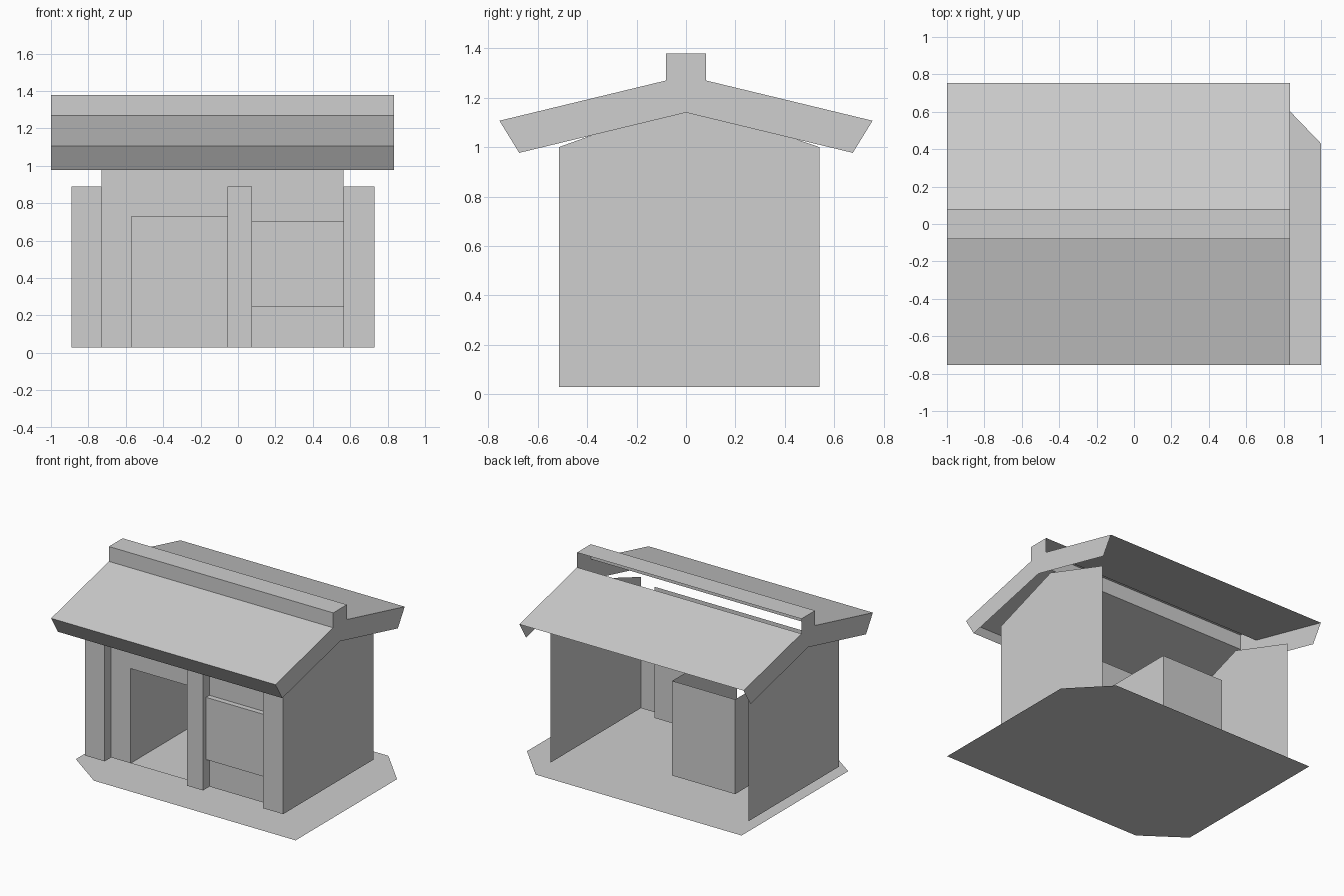
import bpy, bmesh
from mathutils import Vector

cube = bpy.data.objects.get("Cube")
if cube:
    bpy.data.objects.remove(cube, do_unlink=True)

grey = bpy.data.materials.new("plain_grey")
colour = (0.62, 0.62, 0.62, 1)
grey.diffuse_color = colour
grey.use_nodes = True
grey.node_tree.nodes["Principled BSDF"].inputs["Base Color"].default_value = colour


def build(name, sheets):
    """Make an object from (outline, facing direction) sheets and weld them."""
    bm = bmesh.new()
    for points, facing in sheets:
        face = bm.faces.new([bm.verts.new(p) for p in points])
        face.normal_update()
        if face.normal.dot(Vector(facing)) < 0:
            face.normal_flip()
    bmesh.ops.remove_doubles(bm, verts=bm.verts, dist=0.0005)
    mesh = bpy.data.meshes.new(name)
    bm.to_mesh(mesh)
    bm.free()
    mesh.materials.append(grey)
    ob = bpy.data.objects.new(name, mesh)
    bpy.context.collection.objects.link(ob)
    return ob


def front_sheet(y, x0, x1, z0, z1):
    return [(x0, y, z0), (x1, y, z0), (x1, y, z1), (x0, y, z1)], (0, -1, 0)


def side_sheet(x, y0, y1, z0, z1, facing):
    return [(x, y0, z0), (x, y1, z0), (x, y1, z1), (x, y0, z1)], (facing, 0, 0)


def flat_sheet(z, x0, x1, y0, y1, facing=1):
    return [(x0, y0, z), (x1, y0, z), (x1, y1, z), (x0, y1, z)], (0, 0, facing)


# Main dimensions
FLOOR, WALL_TOP, POST_TOP = 0.03, 1.0, 0.89
FRONT, WALL, BACK = -0.515, -0.44, 0.54
LEFT, RIGHT = 0.73, -0.89
DOOR_A, DOOR_B, DOOR_TOP, DOOR_BACK = -0.57, -0.055, 0.73, 0.24
POST_A, POST_B = -0.73, 0.565
MID = 0.075

# Ground slab with clipped corners
ground = [(-0.65, -0.755), (1, -0.755), (1, 0.43), (0.74, 0.7), (-0.945, 0.7), (-0.945, -0.545)]
build("ground", [([(x, y, 0) for x, y in ground], (0, 0, 1))])

# Gable walls
gable = [(FRONT, FLOOR), (BACK, FLOOR), (BACK, WALL_TOP), (0, 1.185), (FRONT, WALL_TOP)]
for name, x, facing in (("left_wall", LEFT, 1), ("right_wall", RIGHT, -1)):
    build(name, [([(x, y, z) for y, z in gable], (facing, 0, 0))])

# Front wall with a doorway notch
outline = [(POST_A, FLOOR), (DOOR_A, FLOOR), (DOOR_A, DOOR_TOP), (DOOR_B, DOOR_TOP),
           (DOOR_B, FLOOR), (POST_B, FLOOR), (POST_B, WALL_TOP), (POST_A, WALL_TOP)]
build("front_wall", [([(x, WALL, z) for x, z in outline], (0, -1, 0))])

# Doorway recess, open at the top
build("door_recess", [
    front_sheet(DOOR_BACK, DOOR_A, DOOR_B, FLOOR, DOOR_TOP),
    side_sheet(DOOR_A, WALL, DOOR_BACK, FLOOR, DOOR_TOP, 1),
    side_sheet(DOOR_B, WALL, DOOR_BACK, FLOOR, DOOR_TOP, -1),
    flat_sheet(FLOOR, DOOR_A, DOOR_B, WALL, DOOR_BACK),
])

# Posts standing proud of the front wall
for name, x0, x1 in (("right_post", RIGHT, POST_A), ("middle_post", DOOR_B, MID),
                     ("left_post", POST_B, LEFT)):
    sheets = [front_sheet(FRONT, x0, x1, FLOOR, POST_TOP),
              flat_sheet(POST_TOP, x0, x1, FRONT, WALL)]
    if x0 != RIGHT:
        sheets.append(side_sheet(x0, FRONT, WALL, FLOOR, POST_TOP, -1))
    if x1 != LEFT:
        sheets.append(side_sheet(x1, FRONT, WALL, FLOOR, POST_TOP, 1))
    build(name, sheets)

# Window panel between two posts
PANEL, SILL, HEAD = -0.48, 0.245, 0.705
build("window_panel", [
    front_sheet(PANEL, MID, POST_B, SILL, HEAD),
    flat_sheet(HEAD, MID, POST_B, PANEL, WALL),
    flat_sheet(SILL, MID, POST_B, PANEL, WALL, -1),
])

# Roof shell: two end profiles joined by the front eave, slopes and ridge top
X0, X1 = -1, 0.835
profile = [(-0.675, 0.977), (-0.755, 1.107), (-0.08, 1.27), (-0.08, 1.38),
           (0.08, 1.38), (0.08, 1.27), (0.755, 1.107), (0.675, 0.977), (0, 1.14)]
roof = [([(x, y, z) for y, z in profile], (x, 0, 0)) for x in (X0, X1)]
spans = {0: (0, -1, 0), 1: (0, 0, 1), 2: (0, -1, 0), 3: (0, 0, 1), 5: (0, 0, 1)}
for i, facing in spans.items():
    a, b = profile[i], profile[i + 1]
    roof.append(([(X0, *a), (X1, *a), (X1, *b), (X0, *b)], facing))
build("roof", roof)
